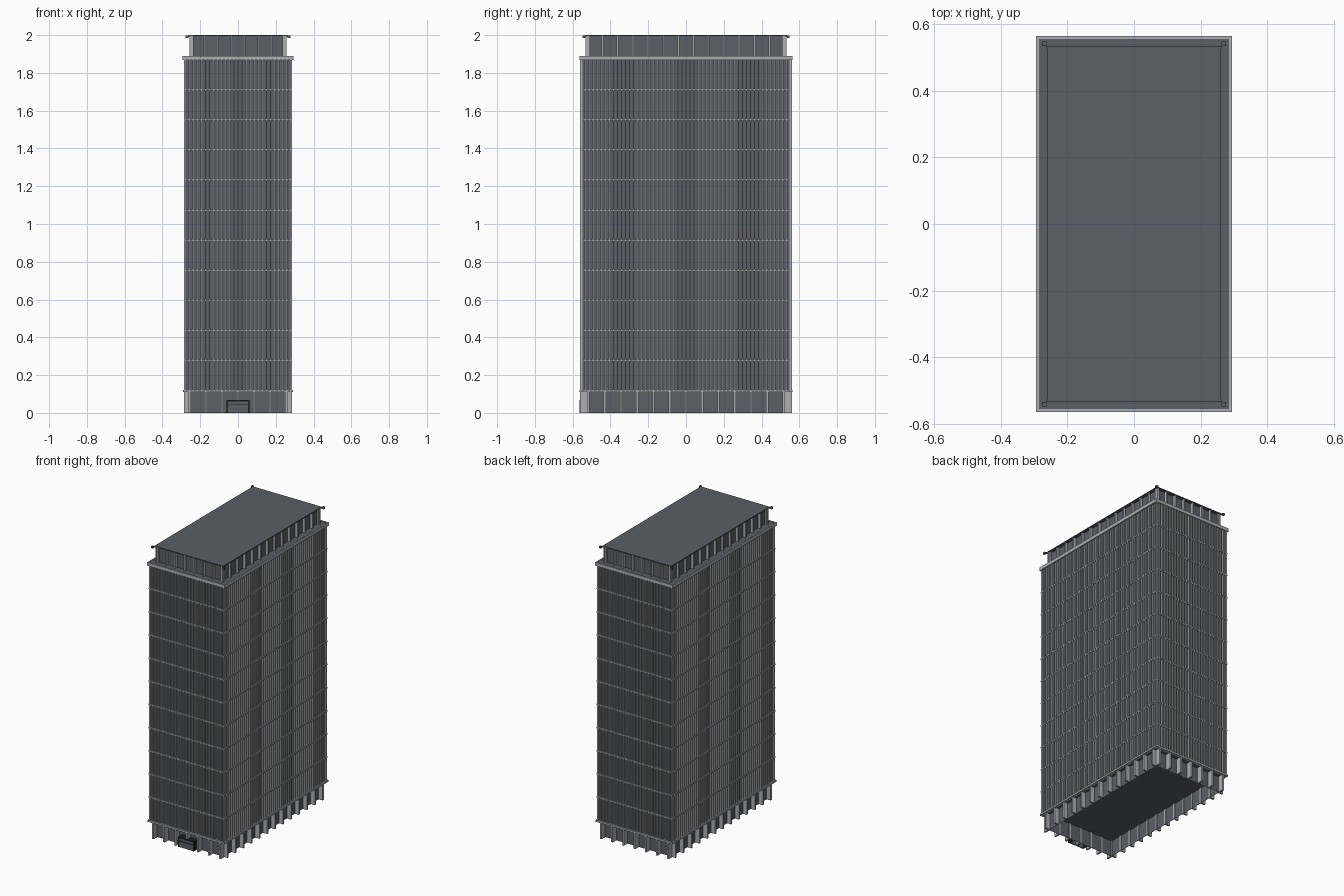
import bpy
import bmesh
from mathutils import Matrix

cube = bpy.data.objects.get("Cube")
if cube:
    bpy.data.objects.remove(cube, do_unlink=True)


def material(name, rgb):
    m = bpy.data.materials.new(name)
    m.use_nodes = True
    color = (*rgb, 1)
    m.diffuse_color = color
    m.node_tree.nodes["Principled BSDF"].inputs["Base Color"].default_value = color
    return m


glass = material("slate grey", (0.105, 0.112, 0.135))
stone = material("light grey", (0.42, 0.43, 0.44))
black = material("near black", (0.015, 0.015, 0.017))


def add_box(bm, x0, x1, y0, y1, z0, z1):
    matrix = Matrix.Translation(((x0 + x1) / 2, (y0 + y1) / 2, (z0 + z1) / 2))
    matrix @= Matrix.Diagonal((x1 - x0, y1 - y0, z1 - z0, 1))
    return bmesh.ops.create_cube(bm, size=1, matrix=matrix)["verts"]


def finish(name, bm, mat):
    mesh = bpy.data.meshes.new(name)
    bm.to_mesh(mesh)
    bm.free()
    mesh.materials.append(mat)
    obj = bpy.data.objects.new(name, mesh)
    bpy.context.scene.collection.objects.link(obj)
    return obj


def block(name, hx, hy, z0, z1, mat, open_ends=False):
    """Centred block, optionally without its top and bottom."""
    bm = bmesh.new()
    add_box(bm, -hx, hx, -hy, hy, z0, z1)
    if open_ends:
        ends = [f for f in bm.faces if abs(f.normal.z) > 0.5]
        bmesh.ops.delete(bm, geom=ends, context="FACES_ONLY")
    return finish(name, bm, mat)


def add_ring(bm, hx, hy, t, z0, z1):
    """Rectangular frame of thickness t inside the outer half sizes."""
    for s in (-1, 1):
        a, b = sorted((s * hx, s * (hx - t)))
        add_box(bm, a, b, -hy, hy, z0, z1)
        a, b = sorted((s * hy, s * (hy - t)))
        add_box(bm, -hx + t, hx - t, a, b, z0, z1)


def fins(name, inner, outer, counts, spans, width, z0, z1):
    """Evenly spaced upright fins around all four walls."""
    bm = bmesh.new()
    w = width / 2
    for s in (-1, 1):
        for i in range(counts[0]):
            x = spans[0] * (2 * i / (counts[0] - 1) - 1)
            a, b = sorted((s * inner[1], s * outer[1]))
            add_box(bm, x - w, x + w, a, b, z0, z1)
        for i in range(counts[1]):
            y = spans[1] * (2 * i / (counts[1] - 1) - 1)
            a, b = sorted((s * inner[0], s * outer[0]))
            add_box(bm, a, b, y - w, y + w, z0, z1)
    return finish(name, bm, stone)


# Recessed ground floor, open below, with deep columns
block("ground_floor_wall", 0.255, 0.52, 0, 0.112, glass, open_ends=True)
fins("ground_floor_columns", (0.25, 0.515), (0.286, 0.56),
     (7, 13), (0.255, 0.516), 0.012, 0, 0.112)

# Tower body with closely spaced mullions
block("tower_wall", 0.276, 0.55, 0.11, 1.88, glass)
fins("tower_mullions", (0.274, 0.548), (0.286, 0.56),
     (27, 53), (0.28, 0.555), 0.007, 0.115, 1.875)

# Horizontal bands between groups of floors
bm = bmesh.new()
for k in range(1, 11):
    z = 0.12 + 0.159 * k
    add_ring(bm, 0.287, 0.561, 0.012, z - 0.004, z + 0.004)
finish("floor_bands", bm, stone)

# Base band and cornice
bm = bmesh.new()
add_ring(bm, 0.292, 0.564, 0.018, 0.11, 0.122)
finish("base_band", bm, stone)
bm = bmesh.new()
add_ring(bm, 0.294, 0.565, 0.009, 1.867, 1.89)
finish("cornice", bm, stone)
block("roof_deck", 0.286, 0.557, 1.874, 1.886, glass)

# Setback crown with fins and a flat roof
block("crown_wall", 0.24, 0.512, 1.88, 1.996, glass)
fins("crown_fins", (0.235, 0.507), (0.258, 0.532),
     (8, 14), (0.25, 0.523), 0.01, 1.885, 1.995)
block("crown_roof", 0.261, 0.534, 1.994, 2.0, glass)

# Small lamps at the roof corners
bm = bmesh.new()
for sx in (-1, 1):
    for sy in (-1, 1):
        x, y = sx * 0.27, sy * 0.542
        add_box(bm, x - 0.007, x + 0.007, y - 0.007, y + 0.007, 1.986, 1.999)
        x, y = sx * 0.26, sy * 0.532
        add_box(bm, x - 0.004, x + 0.004, y - 0.004, y + 0.004, 1.99, 1.996)
finish("roof_corner_lamps", bm, glass)

# Entrance portal on the front
bm = bmesh.new()
for s in (-1, 1):
    add_box(bm, s * 0.057 - 0.003, s * 0.057 + 0.003, -0.565, -0.52, 0, 0.066)
add_box(bm, -0.06, 0.06, -0.565, -0.52, 0.061, 0.067)
add_box(bm, -0.054, 0.054, -0.565, -0.56, 0.041, 0.044)
finish("entrance_frame", bm, black)
bm = bmesh.new()
add_box(bm, -0.054, 0.054, -0.562, -0.555, 0, 0.061)
finish("entrance_doors", bm, glass)
